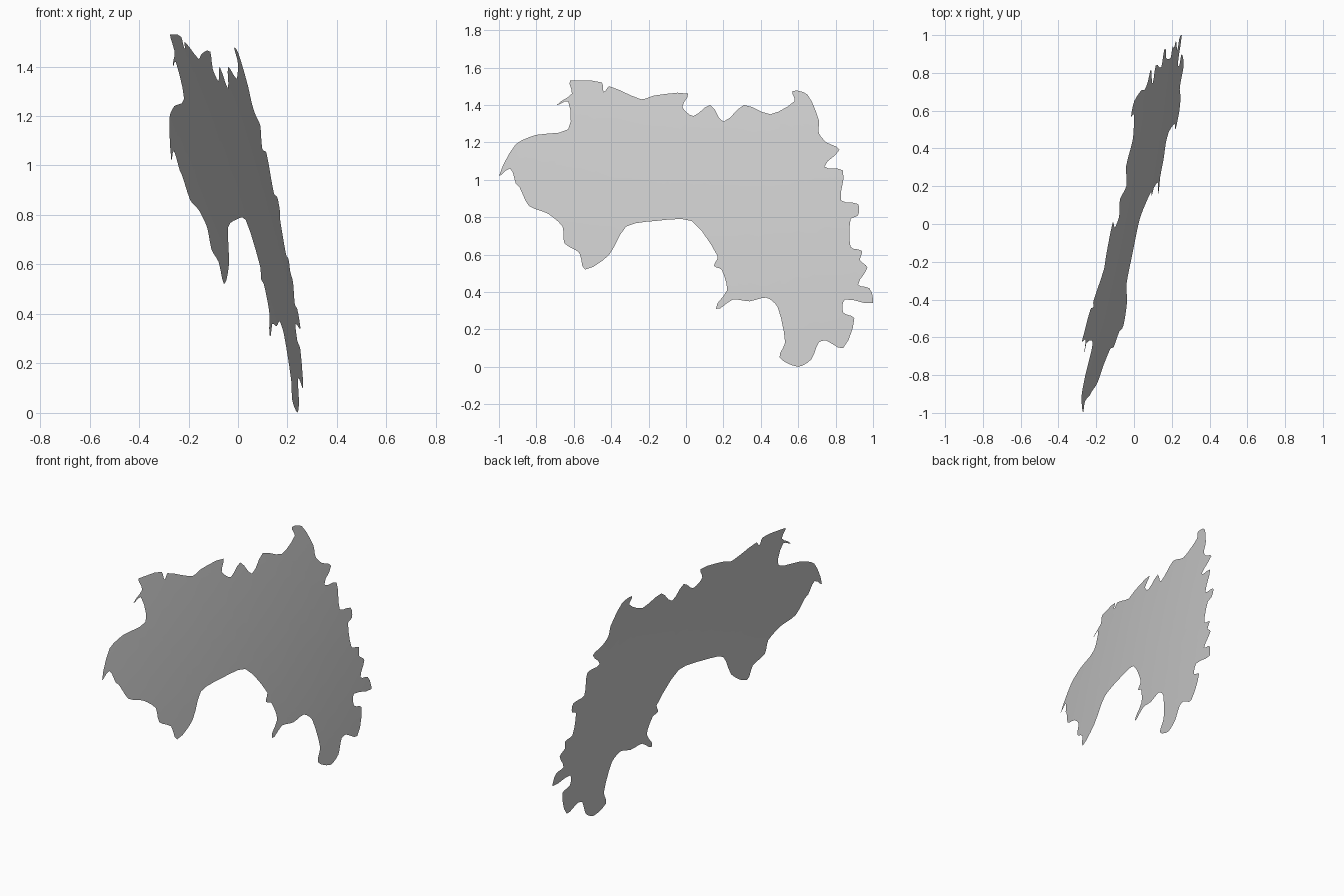
import bpy, bmesh
from mathutils import Vector

if "Cube" in bpy.data.objects:
    bpy.data.objects.remove(bpy.data.objects["Cube"])

# Ragged outline of the sheet seen from the right, as (y, z) points, clockwise from top left
OUTLINE = [
    (-.62, 1.53), (-.45, 1.52), (-.44, 1.47), (-.41, 1.50), (-.24, 1.43), (-.17, 1.45), (.01, 1.46),
    (-.02, 1.39), (.04, 1.34), (.13, 1.40), (.20, 1.31), (.31, 1.40), (.45, 1.35), (.58, 1.42),
    (.57, 1.475), (.65, 1.455), (.71, 1.32), (.71, 1.25), (.75, 1.20), (.82, 1.16), (.74, 1.07),
    (.84, 1.05), (.83, .89), (.92, .87), (.92, .81), (.88, .79), (.88, .64), (.94, .62),
    (.93, .57), (.97, .53), (.92, .44), (.98, .42), (1.0, .34), (.85, .36), (.84, .29),
    (.90, .26), (.84, .10), (.75, .14), (.71, .13), (.67, .04), (.60, .00), (.50, .05),
    (.53, .13), (.49, .32), (.43, .37), (.34, .35), (.25, .36), (.16, .31), (.22, .41),
    (.19, .52), (.15, .54), (.17, .59), (.03, .78), (-.16, .78), (-.32, .75), (-.41, .60),
    (-.54, .52), (-.57, .61), (-.65, .66), (-.66, .75), (-.74, .82), (-.84, .86), (-.89, .96),
    (-.91, .98), (-.94, 1.06), (-1.0, 1.02), (-.91, 1.19), (-.80, 1.24), (-.63, 1.27),
    (-.63, 1.42), (-.69, 1.40), (-.61, 1.46),
]


def rounded(points, steps=3, tension=.35):
    """Closed spline through the points, softening the corners."""
    pts = [Vector(p) for p in points]
    n, out = len(pts), []
    for i in range(n):
        a, b, c, d = (pts[(i + k) % n] for k in (-1, 0, 1, 2))
        span = (c - b).length
        m0 = (c - a).normalized() * span * tension * 2
        m1 = (d - b).normalized() * span * tension * 2
        for s in range(steps):
            t = s / steps
            out.append(b * (2*t**3 - 3*t**2 + 1) + m0 * (t**3 - 2*t**2 + t)
                       + c * (3*t**2 - 2*t**3) + m1 * (t**3 - t**2))
    return out


# Flat filled sheet
bm = bmesh.new()
face = bm.faces.new([bm.verts.new((0, min(max(p.x, -1), 1), min(max(p.y, 0), 1.53)))
                     for p in rounded(OUTLINE)])
face.normal_update()
bmesh.ops.triangulate(bm, faces=[face])

# Grid cuts so that the sheet can bend
for axis, count, start in ((1, 19, -.9), (2, 15, .1)):
    for i in range(count):
        co, no = Vector(), Vector()
        co[axis], no[axis] = start + i * .1 + .003, 1
        bmesh.ops.bisect_plane(bm, geom=bm.verts[:] + bm.edges[:] + bm.faces[:],
                               dist=1e-5, plane_co=co, plane_no=no)

# Tilt and slight dome
for v in bm.verts:
    y, z = v.co.y, v.co.z - .8
    v.co.x = .0215 + .205 * y - .176 * z - .045 * (y * y + z * z)

# Upper side faces +x
bm.normal_update()
if sum(f.normal.x * f.calc_area() for f in bm.faces) < 0:
    bmesh.ops.reverse_faces(bm, faces=bm.faces[:])
for f in bm.faces:
    f.smooth = True

mesh = bpy.data.meshes.new("map_sheet")
bm.to_mesh(mesh)
bm.free()
bpy.context.collection.objects.link(bpy.data.objects.new("map_sheet", mesh))
